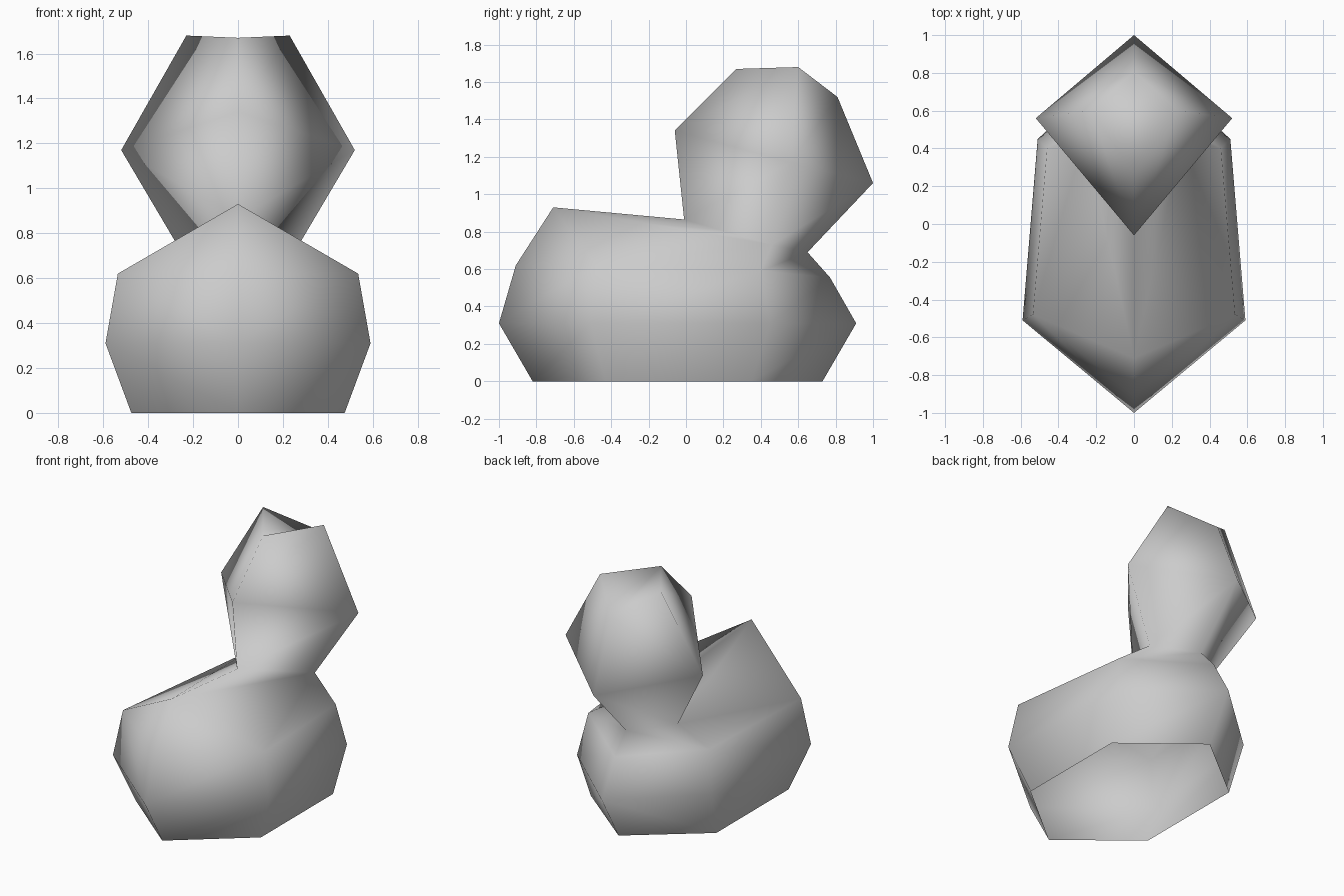
import bpy
import bmesh

cube = bpy.data.objects.get("Cube")
if cube:
    bpy.data.objects.remove(cube)

# Single grey finish
grey = bpy.data.materials.new("plain_grey")
grey.use_nodes = True
color = (0.6, 0.6, 0.6, 1)
grey.diffuse_color = color
grey.node_tree.nodes["Principled BSDF"].inputs["Base Color"].default_value = color

bm = bmesh.new()


def half_ring(*points):
    return [bm.verts.new(p) for p in points]


def bridge(lower, upper):
    for i in range(len(lower) - 1):
        bm.faces.new((lower[i], lower[i + 1], upper[i + 1], upper[i]))


# Body half rings, tail end to breast; the underside is open
base = half_ring((0, -.82, 0), (.475, -.43, 0), (.475, .35, 0), (0, .73, 0))
belly = half_ring((0, -1, .31), (.59, -.51, .31), (.51, .45, .31), (0, .91, .31))
back = half_ring((0, -.91, .62), (.535, -.48, .62), (.46, .4, .59), (0, .77, .555))
tail_tip = bm.verts.new((0, -.71, .93))

# Neck and head half rings, nape to face
neck = half_ring((0, -.01, .865), (.26, .46, .73), (0, .65, .69))
head = half_ring((0, -.06, 1.34), (.52, .56, 1.17), (0, 1, 1.06))
crown = half_ring((0, .27, 1.67), (.23, .6, 1.68), (0, .81, 1.52))

bridge(base, belly)
bridge(belly, back)
bridge(neck, head)
bridge(head, crown)
bm.faces.new(crown)

# Shoulders joining the body to the neck
rump, hip, shoulder, breast = back
nape, neck_side, throat = neck
bm.faces.new((rump, hip, tail_tip))
bm.faces.new((tail_tip, hip, neck_side, nape))
bm.faces.new((hip, shoulder, neck_side))
bm.faces.new((shoulder, breast, throat, neck_side))

for face in bm.faces:
    face.smooth = True
bm.normal_update()

mesh = bpy.data.meshes.new("bird_body")
bm.to_mesh(mesh)
bm.free()
mesh.materials.append(grey)
bird = bpy.data.objects.new("bird_body", mesh)
bpy.context.collection.objects.link(bird)

# Mirror the left half to the right
mirror = bird.modifiers.new("Mirror", "MIRROR")
mirror.use_axis = (True, False, False)
mirror.use_clip = True
mirror.merge_threshold = 0.001
